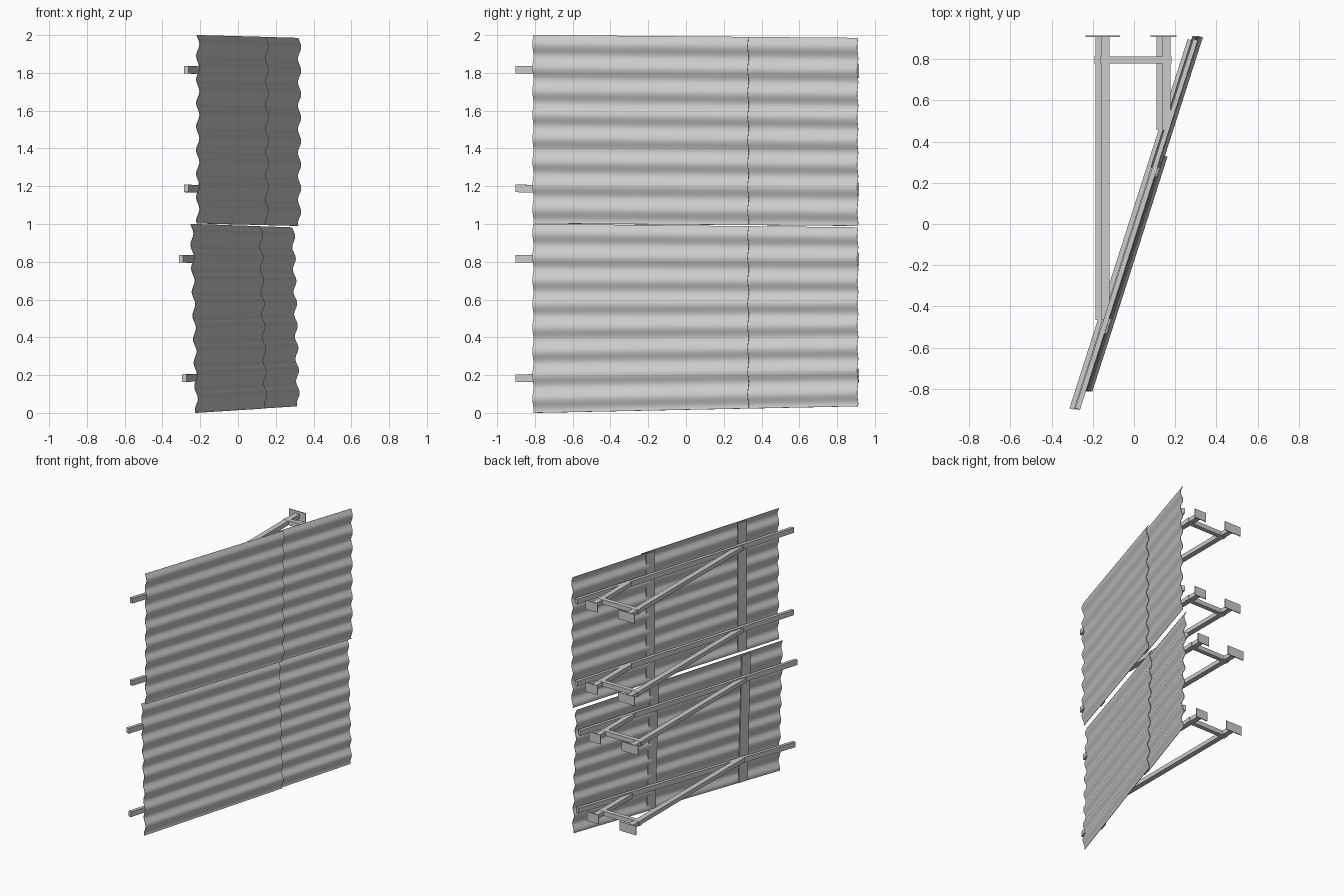
import bpy, bmesh, math
from mathutils import Vector

if "Cube" in bpy.data.objects:
    bpy.data.objects.remove(bpy.data.objects["Cube"])

SLOPE = 0.32                                  # lean of the sheets in plan
ALONG = Vector((SLOPE, 1, 0)).normalized()
NORMAL = Vector((ALONG.y, -ALONG.x, 0))
UP = Vector((0, 0, 1))
Y0, Y1 = -0.81, 0.905

# x at the front edge (bottom, top); z of bottom (front, rear) and top (front, rear)
UNITS = {
    "lower": dict(x=(-0.218, -0.245), zb=(0.0, 0.035), zt=(1.0, 0.982)),
    "upper": dict(x=(-0.212, -0.212), zb=(1.003, 0.99), zt=(2.0, 1.985)),
}


def lerp(a, b, t):
    return a + (b - a) * t


def place(u, y, v, d=0.0):
    """Point on a unit's slightly skewed plane: y position, height 0-1, offset outward."""
    t = (y - Y0) / (Y1 - Y0)
    x = lerp(*u["x"], v) + SLOPE * (y - Y0)
    z = lerp(lerp(*u["zb"], t), lerp(*u["zt"], t), v)
    return Vector((x, y, z)) + NORMAL * d


def add_object(name, bm):
    bmesh.ops.recalc_face_normals(bm, faces=bm.faces)
    me = bpy.data.meshes.new(name)
    bm.to_mesh(me)
    bm.free()
    ob = bpy.data.objects.new(name, me)
    bpy.context.collection.objects.link(ob)
    return ob


def bar(name, a, b, side, w, h):
    """Rectangular bar from a to b; w is measured along side, h across it."""
    side = Vector(side).normalized()
    other = (b - a).normalized().cross(side)
    bm = bmesh.new()
    rings = [[bm.verts.new(p + side * i * w / 2 + other * j * h / 2)
              for i, j in ((-1, -1), (1, -1), (1, 1), (-1, 1))] for p in (a, b)]
    bm.faces.new(rings[0])
    bm.faces.new(rings[1])
    for k in range(4):
        m = (k + 1) % 4
        bm.faces.new((rings[0][k], rings[0][m], rings[1][m], rings[1][k]))
    return add_object(name, bm)


def sheet(name, u, ya, yb, d):
    """Corrugated sheet with eight waves."""
    bm = bmesh.new()
    n, rows = 96, []
    for i in range(n + 1):
        v = i / n
        wave = 0.009 * math.sin(2 * math.pi * (8 * v - 0.36))
        rows.append([bm.verts.new(place(u, y, v, d + wave)) for y in (ya, yb)])
    for r, s in zip(rows, rows[1:]):
        bm.faces.new((r[0], r[1], s[1], s[0]))
    ob = add_object(name, bm)
    ob.data.polygons.foreach_set("use_smooth", [True] * len(ob.data.polygons))
    mod = ob.modifiers.new("thickness", "SOLIDIFY")
    mod.thickness = 0.003
    mod.offset = 0
    mod.use_even_offset = True
    bpy.context.view_layer.objects.active = ob
    ob.select_set(True)
    bpy.ops.object.modifier_apply(modifier=mod.name)
    bpy.ops.object.shade_smooth_by_angle(angle=math.radians(35))
    ob.select_set(False)


for label, u in UNITS.items():
    # overlapping sheets: the front one lies over the rear one
    sheet(label + "_front_sheet", u, Y0, 0.33, 0.0)
    sheet(label + "_rear_sheet", u, 0.27, Y1, -0.013)

    # flat battens behind the sheets
    for k, y in enumerate((-0.50, 0.26)):
        bar(f"{label}_batten_{k}", place(u, y, 0.005, -0.015), place(u, y, 0.99, -0.015),
            ALONG, 0.075, 0.009)

    for k, v in enumerate((0.185, 0.815)):
        tag = f"{label}_{k}"
        # sloping rail
        bar("rail_" + tag, place(u, -0.908, v, -0.032), place(u, 0.885, v, -0.032),
            NORMAL, 0.024, 0.04)
        # wall struts with end plates
        c = place(u, 0.0, v)
        shift = c.x - 0.045
        z = c.z
        ends = []
        for part, x, pw in (("long", -0.14, 0.14), ("short", 0.155, 0.1)):
            x += shift
            y_hit = Y0 + (x + 0.036 - lerp(*u["x"], v)) / SLOPE
            bar(f"{part}_strut_{tag}", Vector((x, 0.912, z)), Vector((x, y_hit, z)),
                (1, 0, 0), 0.04, 0.032)
            bar(f"{part}_plate_{tag}", Vector((x, 0.909, z)), Vector((x, 0.916, z)),
                (1, 0, 0), pw, 0.07)
            ends.append(x)
        # tie bar between the struts
        bar("tie_" + tag, Vector((ends[0] - 0.025, 0.795, z)),
            Vector((ends[1] + 0.025, 0.795, z)), (0, 1, 0), 0.034, 0.034)
